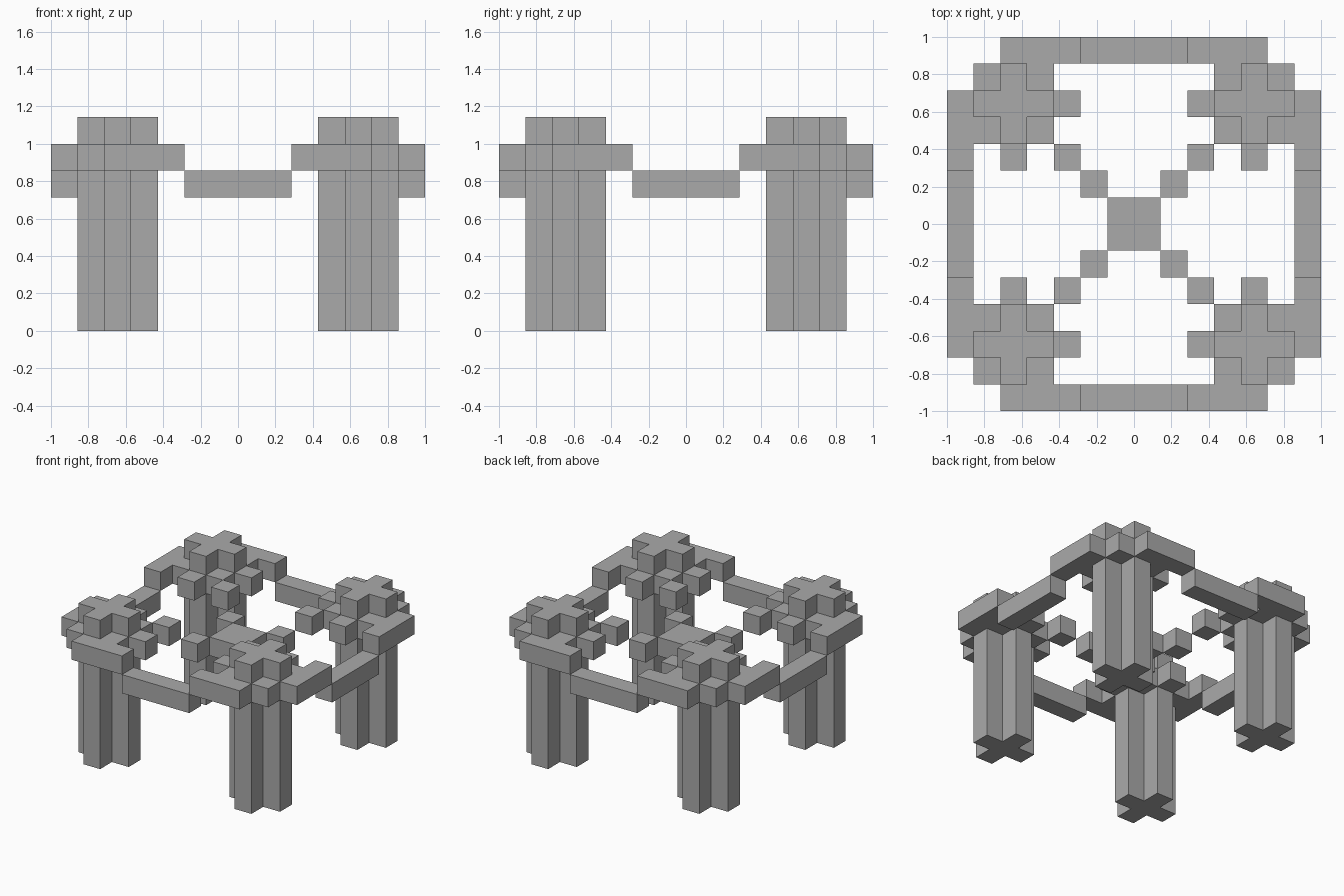
import bpy
import bmesh

U = 1 / 7  # one block of the grid

cube = bpy.data.objects.get("Cube")
if cube:
    bpy.data.objects.remove(cube)

stone = bpy.data.materials.new("plain_grey")
stone.use_nodes = True
GREY = (0.4, 0.4, 0.4, 1)
stone.diffuse_color = GREY
stone.node_tree.nodes["Principled BSDF"].inputs["Base Color"].default_value = GREY


def prism(name, outline, z0, z1):
    """Extrude a flat outline, given in blocks, from z0 to z1."""
    bm = bmesh.new()
    base = bm.faces.new([bm.verts.new((x * U, y * U, z0 * U)) for x, y in outline])
    top = bmesh.ops.extrude_face_region(bm, geom=[base])["geom"]
    verts = [v for v in top if isinstance(v, bmesh.types.BMVert)]
    bmesh.ops.translate(bm, verts=verts, vec=(0, 0, (z1 - z0) * U))
    bmesh.ops.recalc_face_normals(bm, faces=bm.faces)
    mesh = bpy.data.meshes.new(name)
    bm.to_mesh(mesh)
    bm.free()
    mesh.materials.append(stone)
    obj = bpy.data.objects.new(name, mesh)
    bpy.context.collection.objects.link(obj)


def box(name, x0, x1, y0, y1, z0, z1):
    prism(name, [(x0, y0), (x1, y0), (x1, y1), (x0, y1)], z0, z1)


def plus(cx, cy):
    """Outline of a plus three blocks wide."""
    quarter = [(1.5, -0.5), (1.5, 0.5), (0.5, 0.5)]
    points = []
    for _ in range(4):
        points += quarter
        quarter = [(-y, x) for x, y in quarter]
    return [(cx + x, cy + y) for x, y in points]


# Four corner towers
for sy, end in ((-1, "front"), (1, "back")):
    for sx, side in ((1, "left"), (-1, "right")):
        tag = f"{end}_{side}"

        def corner_box(name, x0, x1, y0, y1, z0, z1):
            xs, ys = sorted((sx * x0, sx * x1)), sorted((sy * y0, sy * y1))
            box(f"{tag}_{name}", *xs, *ys, z0, z1)

        cross = plus(4.5 * sx, 4.5 * sy)
        prism(f"{tag}_leg", cross, 0, 6)
        corner_box("platform", 3, 6, 3, 6, 6, 7)
        prism(f"{tag}_cap", cross, 7, 8)
        # Outer ledges and inner studs
        corner_box("side_ledge", 6, 7, 2, 5, 6, 7)
        corner_box("end_ledge", 2, 5, 6, 7, 6, 7)
        corner_box("side_stud", 2, 3, 4, 5, 6, 7)
        corner_box("end_stud", 4, 5, 2, 3, 6, 7)
        # Diagonal steps down to the centre
        corner_box("upper_step", 2, 3, 2, 3, 6, 7)
        corner_box("lower_step", 1, 2, 1, 2, 5, 6)

# Lower rails between the ledges
for s, end, side in ((-1, "front", "right"), (1, "back", "left")):
    lo, hi = sorted((6 * s, 7 * s))
    box(f"{end}_rail", -2, 2, lo, hi, 5, 6)
    box(f"{side}_rail", lo, hi, -2, 2, 5, 6)

box("centre_block", -1, 1, -1, 1, 5, 6)
